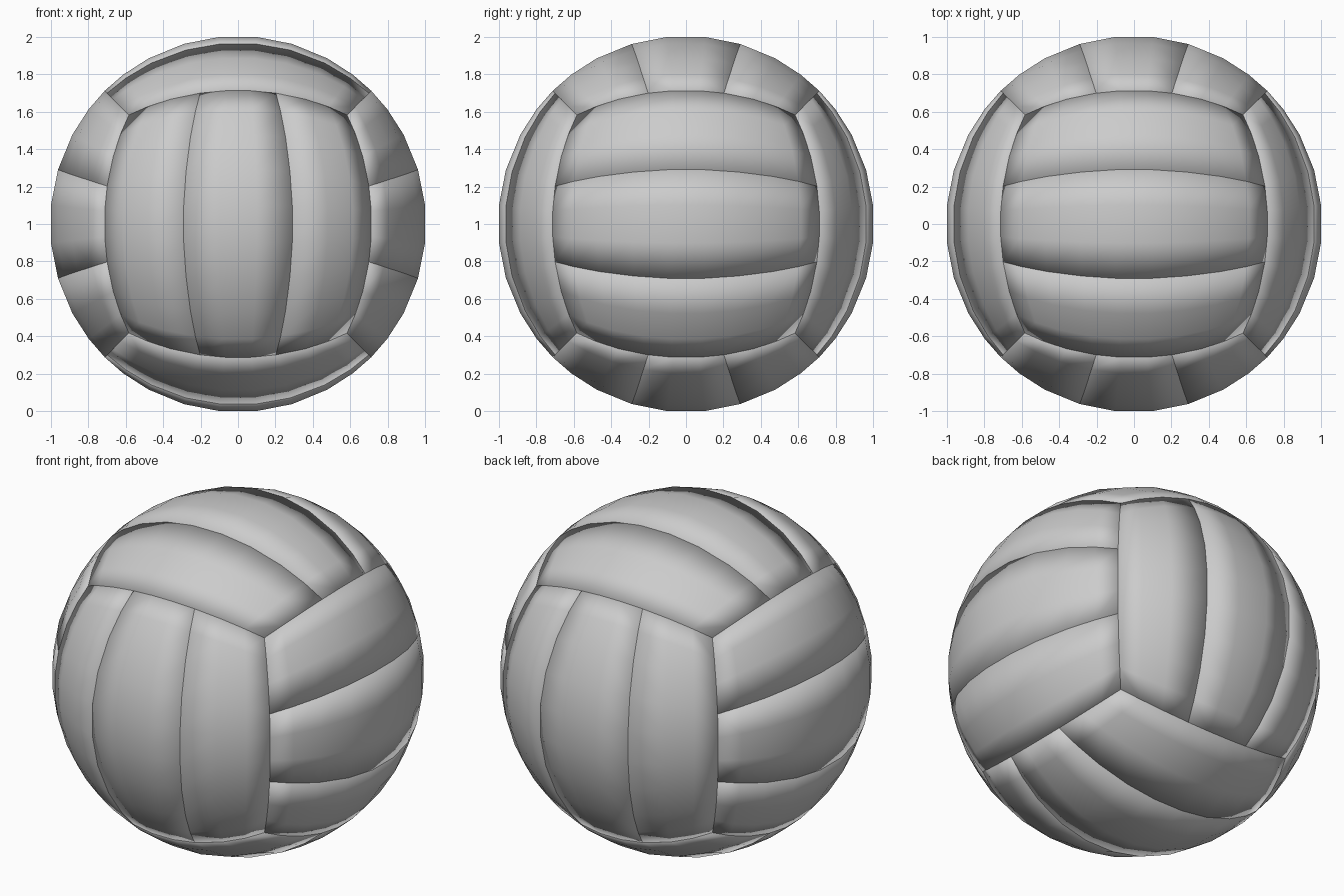
import bpy, bmesh
from mathutils import Vector

if "Cube" in bpy.data.objects:
    bpy.data.objects.remove(bpy.data.objects["Cube"])

R = 1.01            # vertex radius (flat centre facets then sit at 1.0)
INNER = 0.93        # inner shell factor, gives each panel its thickness
STEPS = [-1, -0.77, -0.54, -0.30, -0.10, 0.10, 0.30, 0.54, 0.77, 1]


def ball_point(n, sign, u, v):
    """Project a point of a cube face (axis n) onto the ball."""
    if abs(u) < 0.5:
        u *= 1.01 - 0.045 * abs(v)      # strips narrow a little at their ends
    p = Vector((0, 0, 0))
    p[n] = sign
    p[(n - 1) % 3] = u                  # across the strips
    p[(n + 1) % 3] = v                  # along the strips
    return p.normalized() * R


def panel(name, n, sign, first):
    """One curved strip: three segments wide, nine long, with closed walls."""
    bm = bmesh.new()
    rows = [[bm.verts.new(ball_point(n, sign, u, v)) for v in STEPS]
            for u in STEPS[first:first + 4]]
    for a, b in zip(rows, rows[1:]):
        for j in range(len(STEPS) - 1):
            bm.faces.new((a[j], b[j], b[j + 1], a[j + 1]))
    # thickness towards the centre
    ext = bmesh.ops.extrude_face_region(bm, geom=bm.faces[:], use_keep_orig=True)
    for g in ext["geom"]:
        if isinstance(g, bmesh.types.BMVert):
            g.co *= INNER
    bmesh.ops.recalc_face_normals(bm, faces=bm.faces[:])
    # fully smooth shading rounds the panel edges
    for f in bm.faces:
        f.smooth = True
    me = bpy.data.meshes.new(name)
    bm.to_mesh(me)
    bm.free()
    ob = bpy.data.objects.new(name, me)
    ob.location.z = 1
    bpy.context.collection.objects.link(ob)


# six sides of three strips each
sides = {(0, 1): "right", (0, -1): "left", (1, -1): "front",
         (1, 1): "back", (2, 1): "top", (2, -1): "bottom"}
for (n, sign), side in sides.items():
    for k in range(3):
        panel(f"{side}_panel_{k + 1}", n, sign, k * 3)
